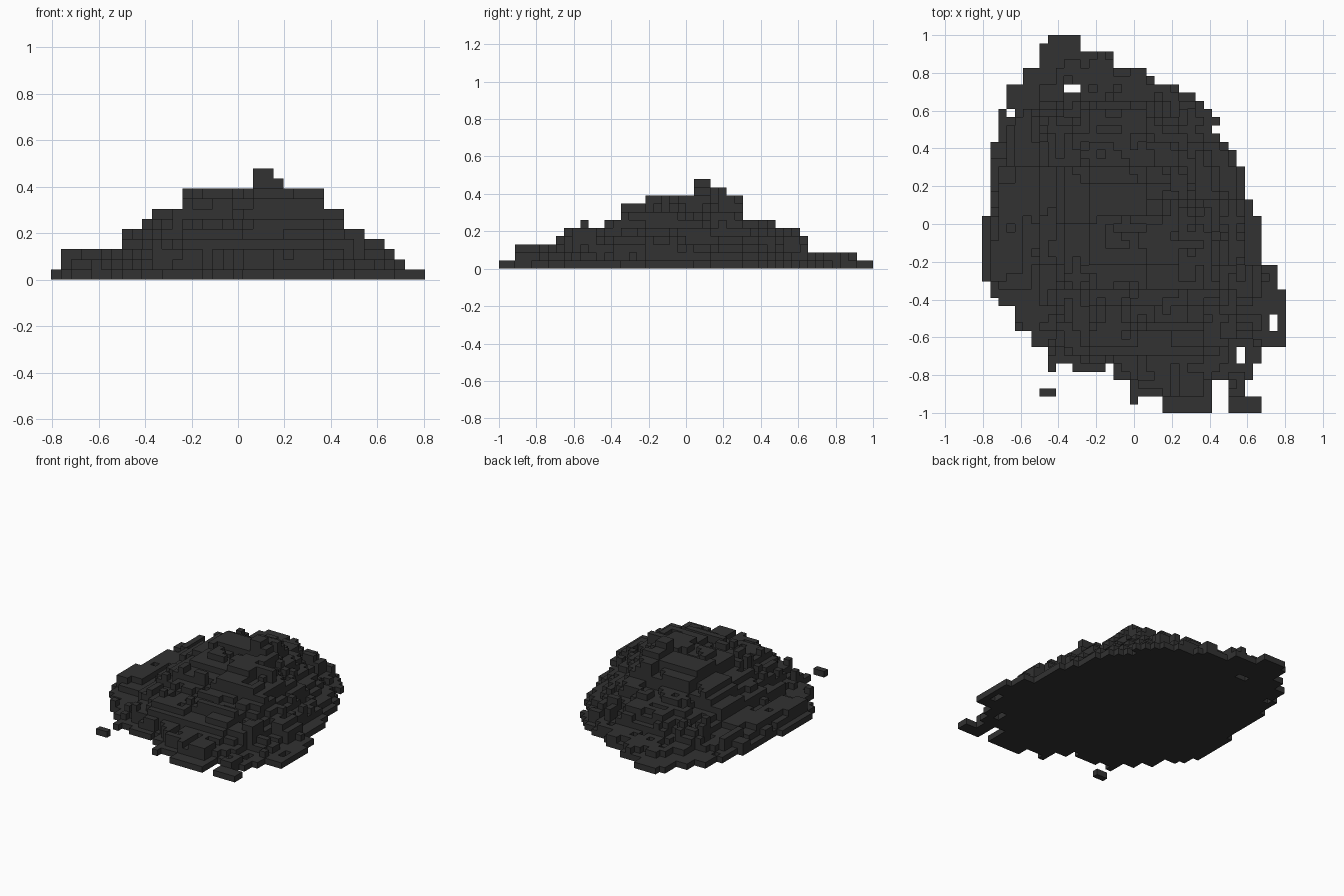
import bpy
import bmesh
import random

cube = bpy.data.objects.get("Cube")
if cube:
    bpy.data.objects.remove(cube, do_unlink=True)

random.seed(7)
NX, NY = 37, 46          # grid cells across and along
S = 2 / NY               # edge of one block
PEAK = 11                # blocks at the summit
PEAK_X, PEAK_Y = 21, 25  # cell of the summit

stone = bpy.data.materials.new("dark_grey_stone")
stone.use_nodes = True
stone.diffuse_color = (0.032, 0.032, 0.032, 1)
stone.node_tree.nodes["Principled BSDF"].inputs["Base Color"].default_value = (0.032, 0.032, 0.032, 1)

# Footprint from back to front: (number of rows, first column, end column)
FOOTPRINT = [
    (1, 8, 12), (1, 7, 12), (2, 7, 16), (1, 5, 20), (1, 5, 21), (1, 3, 24),
    (1, 3, 26), (1, 3, 27), (1, 2, 28), (1, 2, 29), (1, 2, 28), (1, 2, 29),
    (1, 1, 30), (2, 1, 31), (4, 1, 32), (2, 1, 33), (6, 0, 34), (2, 0, 36),
    (1, 1, 36), (1, 1, 37), (1, 2, 37), (3, 4, 37), (2, 6, 37), (2, 8, 34),
    (1, 11, 33), (1, 16, 33), (2, 18, 28), (2, 22, 28)]
# Highest block across x and along y: (number of cells, height)
ACROSS = [(1, 1), (6, 3), (2, 5), (1, 6), (3, 7), (7, 9), (2, 11), (2, 10),
          (3, 9), (2, 7), (2, 6), (2, 4), (1, 3), (1, 2), (2, 1)]
ALONG = [(2, 1), (5, 3), (1, 4), (2, 5), (1, 6), (2, 5), (2, 6), (3, 8), (6, 9),
         (2, 11), (2, 10), (2, 9), (4, 6), (3, 5), (1, 4), (6, 2), (2, 1)]


def expand(runs):
    return [value for count, value in runs for _ in range(count)]


def block(c0, c1, top0, top1):
    """Cells of a rectangle, rows counted from the back."""
    return {(c, NY - 1 - t) for c in range(c0, c1) for t in range(top0, top1)}


def build(name, heights):
    """Closed stepped mesh from a map of cell to block count."""
    bm = bmesh.new()

    def quad(corners):
        bm.faces.new([bm.verts.new(((x - NX / 2) * S, (y - NY / 2) * S, z * S))
                      for x, y, z in corners])

    for (x, y), h in heights.items():
        a, b = x + 1, y + 1
        quad([(x, y, h), (a, y, h), (a, b, h), (x, b, h)])
        quad([(x, y, 0), (x, b, 0), (a, b, 0), (a, y, 0)])
        sides = [((x, y - 1), (x, y), (a, y)), ((a, y), (a, y), (a, b)),
                 ((x, b), (a, b), (x, b)), ((x - 1, y), (x, b), (x, y))]
        for beside, p, q in sides:
            for z in range(heights.get(beside, 0), h):
                quad([(*p, z), (*q, z), (*q, z + 1), (*p, z + 1)])
    bmesh.ops.remove_doubles(bm, verts=bm.verts, dist=S * 0.01)
    mesh = bpy.data.meshes.new(name)
    bm.to_mesh(mesh)
    bm.free()
    mesh.materials.append(stone)
    obj = bpy.data.objects.new(name, mesh)
    bpy.context.collection.objects.link(obj)


# Footprint with its front spurs, then the small gaps
cells, top = set(), 0
for count, left, right in FOOTPRINT:
    cells |= block(left, right, top, top + count)
    top += count
cells |= block(8, 9, 40, 41) | block(18, 19, 44, 45)
cells |= block(30, 32, 42, 44) | block(30, 34, 44, 46)
cells -= block(15, 16, 40, 41) | block(10, 12, 6, 7) | block(3, 4, 9, 10)
cells -= block(31, 32, 38, 40) | block(35, 36, 34, 36)

# Distance of every cell from the rim
rim, ring, left_over = {}, 1, set(cells)
while left_over:
    edge = {(x, y) for x, y in left_over
            if not {(x + 1, y), (x - 1, y), (x, y + 1), (x, y - 1)} <= left_over}
    rim.update((cell, ring) for cell in edge)
    left_over -= edge
    ring += 1

# Random slabs that break up the slope
rough = {}
for _ in range(600):
    cx, cy = random.randrange(NX), random.randrange(NY)
    step = random.choice((-1, -1, 0, 0, 0, 1))
    for x in range(cx, cx + random.randint(1, 4)):
        for y in range(cy, cy + random.randint(1, 4)):
            rough[x, y] = step

# Mound under both height profiles: a little fuller on the two long shoulders,
# and rising more gently from the rim on its back left flank
across, along = expand(ACROSS), expand(ALONG)
heights = {}
for x, y in sorted(cells):
    dx, dy = x - PEAK_X, y - PEAK_Y
    power = 2.5 if dx * dy < 0 else 1.9
    drop = ((PEAK - across[x]) ** power + (PEAK - along[y]) ** power) ** (1 / power)
    slope = min(1.8, max(0.65, 0.95 - 0.03 * (dx + dy)))
    bump = rough.get((x, y), 0) if drop > 1 else 0
    h = round(min(PEAK - drop, 1.2 + slope * (rim[x, y] - 1)) + bump)
    heights[x, y] = max(1, min(h, across[x], along[y]))

build("rubble_mound", heights)
build("loose_stone", dict.fromkeys(block(7, 9, 43, 44), 1))
